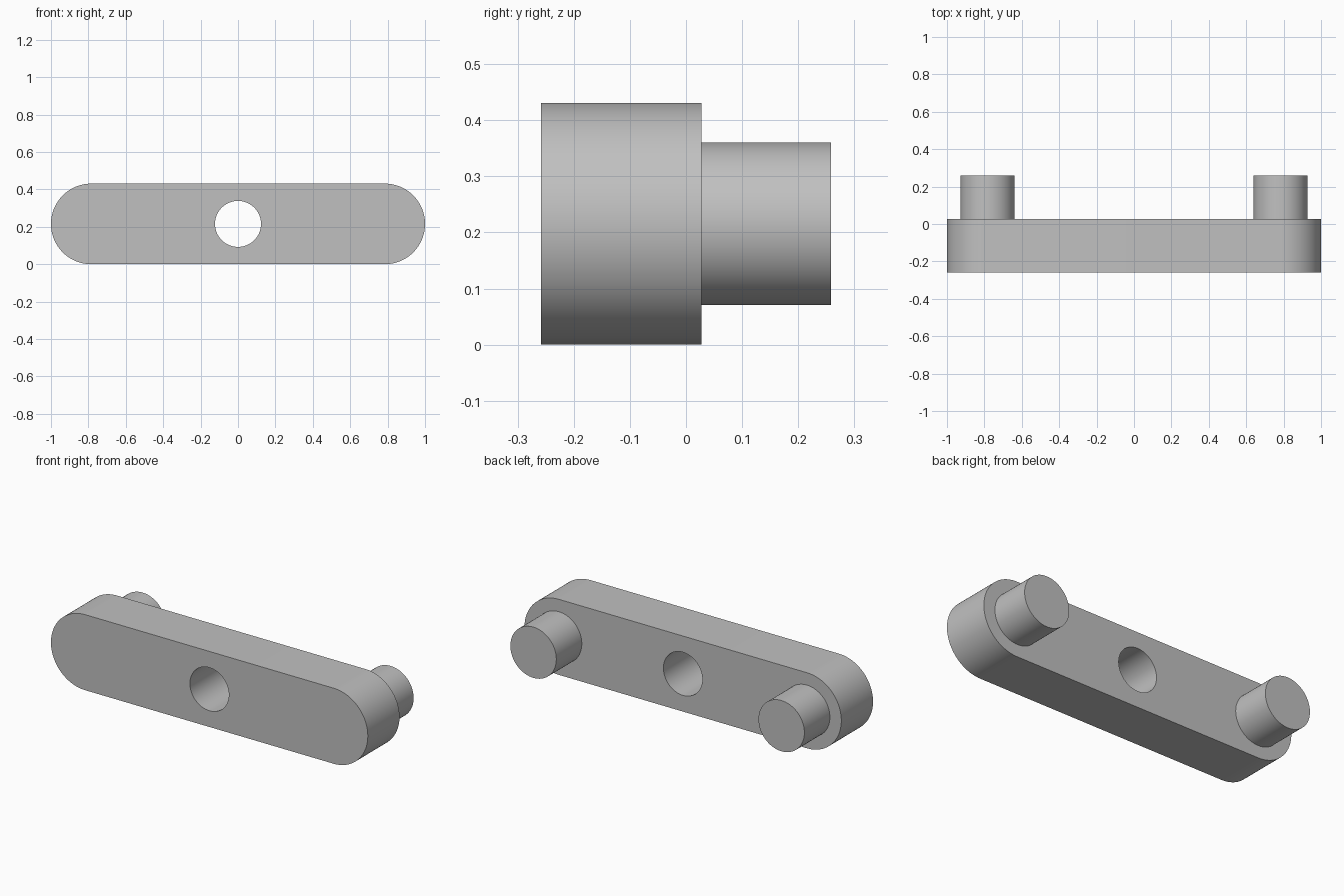
import bpy, bmesh
from math import sin, cos, pi, radians

if "Cube" in bpy.data.objects:
    bpy.data.objects.remove(bpy.data.objects["Cube"])

HEIGHT = 0.431
MID_Z = HEIGHT / 2
END_R = HEIGHT / 2
FRONT, BACK, PIN_END = -0.258, 0.028, 0.258
HOLE_R, PIN_R, PIN_X = 0.123, 0.145, 0.783

grey = bpy.data.materials.new("plain grey")
grey.use_nodes = True
grey.diffuse_color = (0.53, 0.53, 0.53, 1)
grey.node_tree.nodes["Principled BSDF"].inputs["Base Color"].default_value = grey.diffuse_color


def arc(cx, radius, start, sweep, steps, closed=False):
    count = steps if closed else steps + 1
    return [(cx + radius * cos(start + sweep * i / steps),
             MID_Z + radius * sin(start + sweep * i / steps)) for i in range(count)]


def extruded(name, loops, y0, y1):
    """Fill the outline loops (inner ones become holes) and extrude along y."""
    bm = bmesh.new()
    edges = []
    for loop in loops:
        verts = [bm.verts.new((x, y0, z)) for x, z in loop]
        edges += [bm.edges.new((a, b)) for a, b in zip(verts, verts[1:] + verts[:1])]
    bmesh.ops.triangle_fill(bm, edges=edges, use_beauty=True)
    result = bmesh.ops.extrude_face_region(bm, geom=bm.faces[:], use_keep_orig=True)
    moved = [v for v in result["geom"] if isinstance(v, bmesh.types.BMVert)]
    bmesh.ops.translate(bm, verts=moved, vec=(0, y1 - y0, 0))
    bmesh.ops.recalc_face_normals(bm, faces=bm.faces[:])
    mesh = bpy.data.meshes.new(name)
    bm.to_mesh(mesh)
    bm.free()
    mesh.materials.append(grey)
    obj = bpy.data.objects.new(name, mesh)
    bpy.context.collection.objects.link(obj)
    bpy.ops.object.select_all(action="DESELECT")
    obj.select_set(True)
    bpy.context.view_layer.objects.active = obj
    bpy.ops.object.shade_smooth_by_angle(angle=radians(30))
    return obj


# Rounded bar with a through hole
end_x = 1 - END_R
outline = arc(end_x, END_R, -pi / 2, pi, 48) + arc(-end_x, END_R, pi / 2, pi, 48)
hole = arc(0, HOLE_R, 0, 2 * pi, 64, closed=True)
extruded("link_bar", [outline, hole], FRONT, BACK)

# Pins on the back face
for side, x in (("left", PIN_X), ("right", -PIN_X)):
    extruded(side + "_pin", [arc(x, PIN_R, 0, 2 * pi, 64, closed=True)], BACK, PIN_END)
